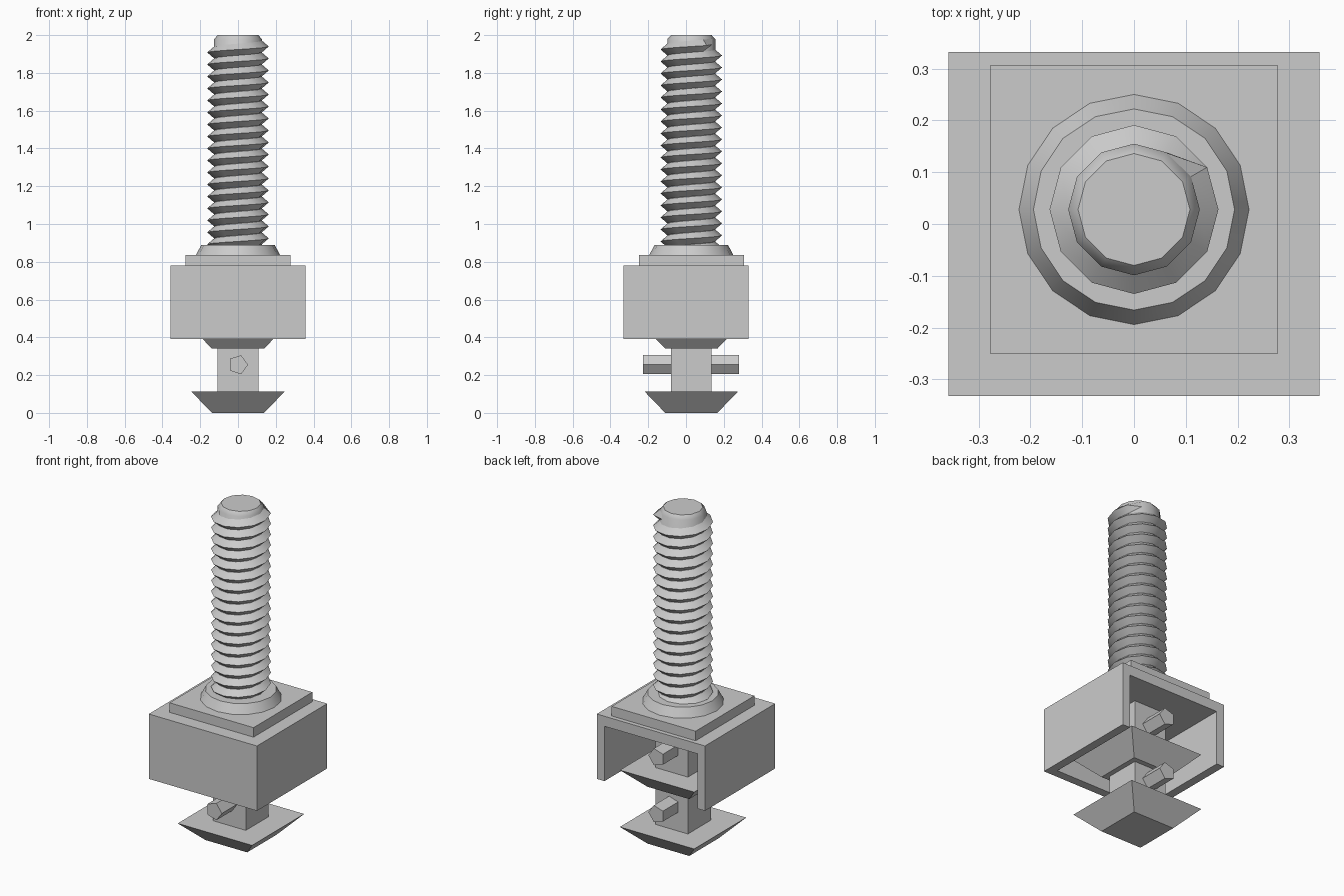
import bpy, bmesh, math

if "Cube" in bpy.data.objects:
    bpy.data.objects.remove(bpy.data.objects["Cube"])

STEEL = bpy.data.materials.new("grey_steel")
STEEL.diffuse_color = (0.6, 0.6, 0.6, 1)
STEEL.use_nodes = True
STEEL.node_tree.nodes["Principled BSDF"].inputs["Base Color"].default_value = STEEL.diffuse_color
CY = 0.028  # y of the bolt axis


def make(name, bm, smooth=False):
    bmesh.ops.recalc_face_normals(bm, faces=bm.faces)
    me = bpy.data.meshes.new(name)
    bm.to_mesh(me)
    bm.free()
    me.materials.append(STEEL)
    ob = bpy.data.objects.new(name, me)
    bpy.context.collection.objects.link(ob)
    bpy.ops.object.select_all(action='DESELECT')
    ob.select_set(True)
    bpy.context.view_layer.objects.active = ob
    if smooth:
        bpy.ops.object.shade_smooth_by_angle(angle=math.radians(40))
    return ob


def stack(name, rings, n, cx=0, cy=CY, start=0.0, smooth=False):
    """Closed solid from regular rings given as (radius, z)."""
    bm = bmesh.new()
    loops = []
    for r, z in rings:
        loops.append([bm.verts.new((cx + r * math.cos(start + math.tau * i / n),
                                    cy + r * math.sin(start + math.tau * i / n), z))
                      for i in range(n)])
    for a, b in zip(loops, loops[1:]):
        for i in range(n):
            j = (i + 1) % n
            bm.faces.new((a[i], a[j], b[j], b[i]))
    bm.faces.new(loops[0])
    bm.faces.new(loops[-1])
    return make(name, bm, smooth)


def square(name, halves):
    """Square-section solid from (half width, z)."""
    return stack(name, [(h * math.sqrt(2), z) for h, z in halves], 4, start=math.pi / 4)


def box(name, x0, x1, y0, y1, z0, z1):
    bm = bmesh.new()
    bmesh.ops.create_cube(bm, size=1)
    for v in bm.verts:
        v.co = (x1 if v.co.x > 0 else x0, y1 if v.co.y > 0 else y0,
                z1 if v.co.z > 0 else z0)
    return make(name, bm)


# Cage: hollow box, open at the back and the bottom
cutter = box("cage_cutter", -0.307, 0.307, -0.28, 0.6, 0.2, 0.72)
cutter.hide_render = True
cage = box("cage", -0.358, 0.358, -0.332, 0.332, 0.392, 0.78)
mod = cage.modifiers.new("hollow", 'BOOLEAN')
mod.operation = 'DIFFERENCE'
mod.solver = 'EXACT'
mod.object = cutter
bpy.ops.object.modifier_apply(modifier=mod.name)
bpy.data.objects.remove(cutter)

# Washer plate and conical collar above the cage
square("washer_plate", [(0.278, 0.78), (0.278, 0.837)])
stack("collar", [(0.222, 0.837), (0.194, 0.89)], 16, smooth=True)

# Bolt core with chamfered tip
stack("bolt_core", [(0.127, 0.85), (0.127, 1.978), (0.108, 2.0)], 12, smooth=True)

# Helical thread ridge, twelve steps per turn, running out at the top
PITCH, CORE, CREST = 0.0635, 0.126, 0.163
bm = bmesh.new()
steps = 12 * 17 + 2
prev = first = None
for i in range(steps + 1):
    k = i - steps + 2          # k = 2 is the run-out at 60 degrees
    a = math.radians(30 * k)
    z = 1.945 + PITCH * (k - 1) / 12
    crest = CORE + 0.001 if i == steps else CREST
    ring = [bm.verts.new((r * math.cos(a), CY + r * math.sin(a), z + dz))
            for r, dz in ((CORE, -PITCH / 2), (crest, 0), (CORE, PITCH / 2))]
    if prev:
        for j in range(3):
            m = (j + 1) % 3
            bm.faces.new((prev[j], prev[m], ring[m], ring[j]))
    else:
        first = ring
    prev = ring
bm.faces.new(first)
bm.faces.new(prev)
make("bolt_thread", bm, smooth=True)

# Two stacked feet, each with a square post and a five-sided cross pin
for label, z, post_top in (("lower", 0.0, 0.34), ("upper", 0.34, 0.73)):
    square(label + "_foot", [(0.138, z), (0.246, z + 0.112)])
    square(label + "_post", [(0.108, z + 0.112), (0.108, post_top)])
    bm = bmesh.new()
    ends = [[bm.verts.new((0.053 * math.cos(math.tau * i / 5), y,
                           z + 0.255 + 0.053 * math.sin(math.tau * i / 5)))
             for i in range(5)] for y in (-0.228, 0.28)]
    for i in range(5):
        j = (i + 1) % 5
        bm.faces.new((ends[0][i], ends[0][j], ends[1][j], ends[1][i]))
    bm.faces.new(ends[0])
    bm.faces.new(ends[1])
    make(label + "_pin", bm)
